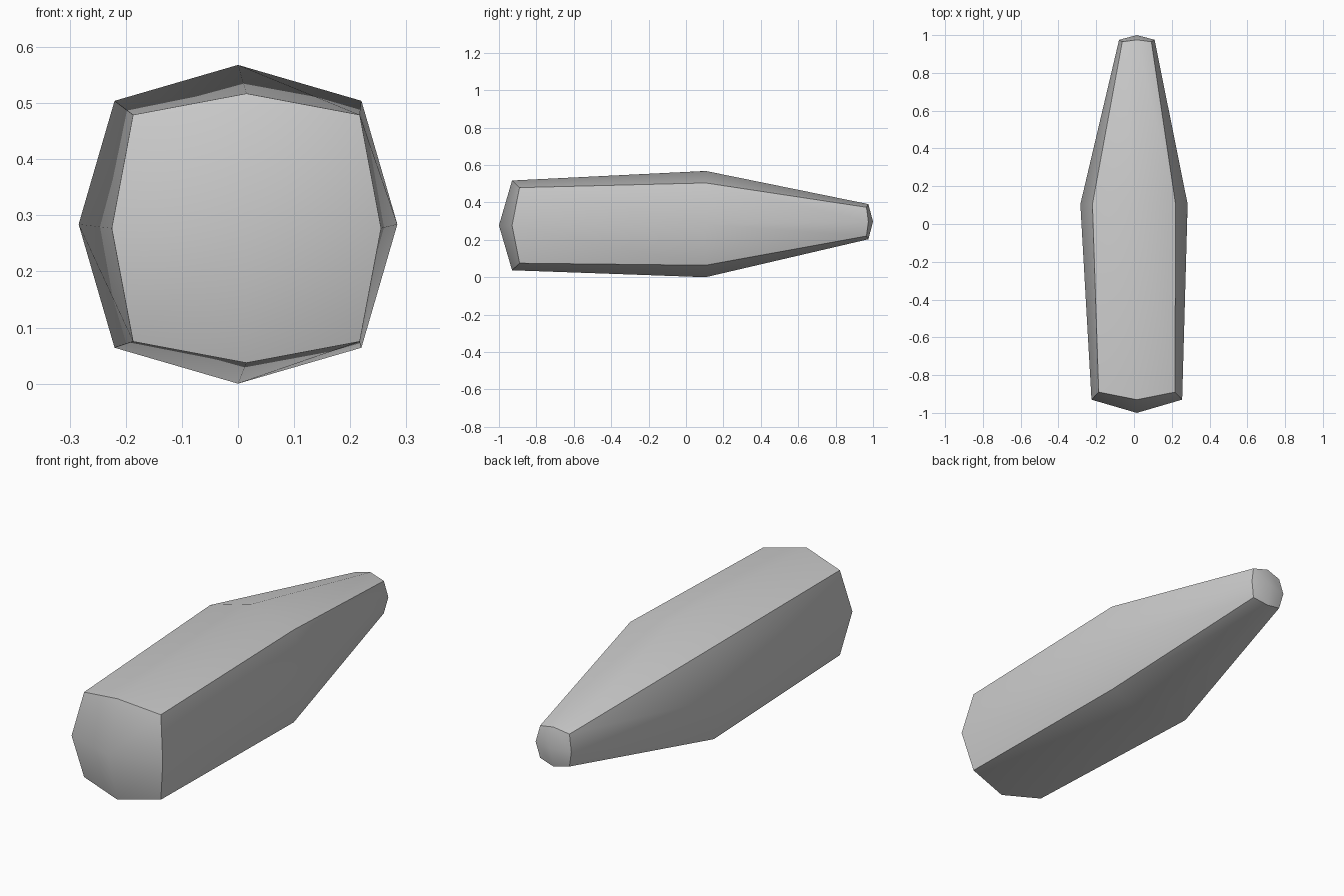
import bpy
import bmesh
import math
from itertools import product

default = bpy.data.objects.get("Cube")
if default:
    bpy.data.objects.remove(default, do_unlink=True)

# Plain grey material
grey = bpy.data.materials.new("plain grey")
grey.use_nodes = True
color = (0.6, 0.6, 0.6, 1)
grey.diffuse_color = color
grey.node_tree.nodes["Principled BSDF"].inputs["Base Color"].default_value = color

# Cross-sections along y: centre x, centre z, (radius by corner / edge middle), y by (centre, middle, corner)
SECTIONS = {
    -1: (0.015, 0.277, 0.24, 0.202, (-1.0, -0.93, -0.89)),
    0: (0.0, 0.284, 0.284, 0.22, (0.105, 0.105, 0.105)),
    1: (0.015, 0.297, 0.094, 0.077, (1.0, 0.975, 0.965)),
}


def position(i, j, k):
    """Place one point of the three-by-three-by-three cage."""
    cx, cz, middle, corner, depths = SECTIONS[j]
    radius = corner if i and k else middle
    return (cx + i * radius, depths[abs(i) + abs(k)], cz + k * radius)


bm = bmesh.new()
verts = {key: bm.verts.new(position(*key))
         for key in product((-1, 0, 1), repeat=3) if any(key)}


def side(axis, sign, slant):
    """Fill one side of the cage with four quads, each split along a diagonal."""
    def point(a, b):
        key = [a, b]
        key.insert(axis, sign)
        return verts[tuple(key)]

    for a, b in product((-1, 0), repeat=2):
        p, q, r, s = point(a, b), point(a + 1, b), point(a + 1, b + 1), point(a, b + 1)
        pieces = ((p, q, r), (p, r, s)) if slant > 0 else ((p, q, s), (q, r, s))
        for piece in pieces:
            bm.faces.new(piece)


# Left and right sides, front and back caps, top and bottom
side(0, -1, 1)
side(0, 1, -1)
for end in (-1, 1):
    side(1, end, 1)
    side(2, end, -1)
bmesh.ops.recalc_face_normals(bm, faces=bm.faces)

mesh = bpy.data.meshes.new("tapered_body")
bm.to_mesh(mesh)
bm.free()
mesh.materials.append(grey)
body = bpy.data.objects.new("tapered_body", mesh)
bpy.context.collection.objects.link(body)

# Smooth panels with hard edges between them
bpy.ops.object.select_all(action="DESELECT")
body.select_set(True)
bpy.context.view_layer.objects.active = body
bpy.ops.object.shade_smooth_by_angle(angle=math.radians(42))
